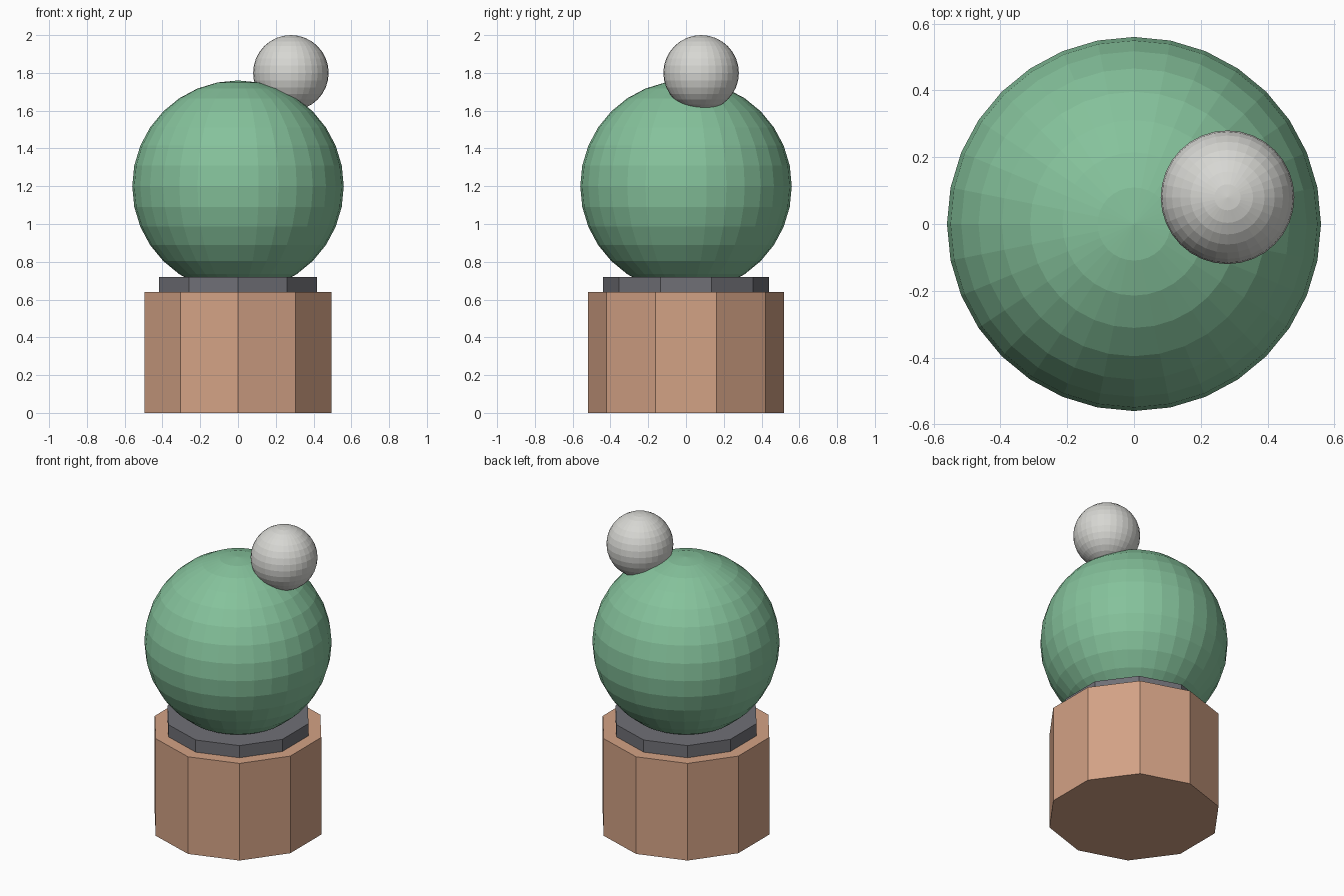
import bpy

cube = bpy.data.objects.get("Cube")
if cube:
    bpy.data.objects.remove(cube, do_unlink=True)


def make_material(name, rgb):
    mat = bpy.data.materials.new(name)
    mat.use_nodes = True
    color = (*rgb, 1.0)
    mat.diffuse_color = color
    mat.node_tree.nodes["Principled BSDF"].inputs["Base Color"].default_value = color
    return mat


def finish(name, mat):
    obj = bpy.context.object
    obj.name = name
    obj.data.name = name
    obj.data.materials.append(mat)
    return obj


def prism(name, radius, bottom, top, mat):
    bpy.ops.mesh.primitive_cylinder_add(
        vertices=10, radius=radius, depth=top - bottom,
        location=(0, 0, (bottom + top) / 2))
    return finish(name, mat)


def ball(name, radius, center, mat):
    bpy.ops.mesh.primitive_uv_sphere_add(
        segments=32, ring_count=16, radius=radius, location=center)
    return finish(name, mat)


clay = make_material("clay brown", (0.65, 0.36, 0.235))
slate = make_material("slate grey", (0.16, 0.16, 0.18))
green = make_material("leaf green", (0.235, 0.54, 0.33))
white = make_material("warm white", (0.68, 0.68, 0.65))

# Ten-sided pot and the collar on top of it
prism("pot", 0.52, 0.0, 0.64, clay)
prism("collar", 0.44, 0.64, 0.72, slate)

# Large round body sunk into the collar
ball("round_body", 0.56, (0, 0, 1.2), green)

# Small ball set off-centre on the crown
ball("top_ball", 0.2, (0.28, 0.08, 1.8), white)
